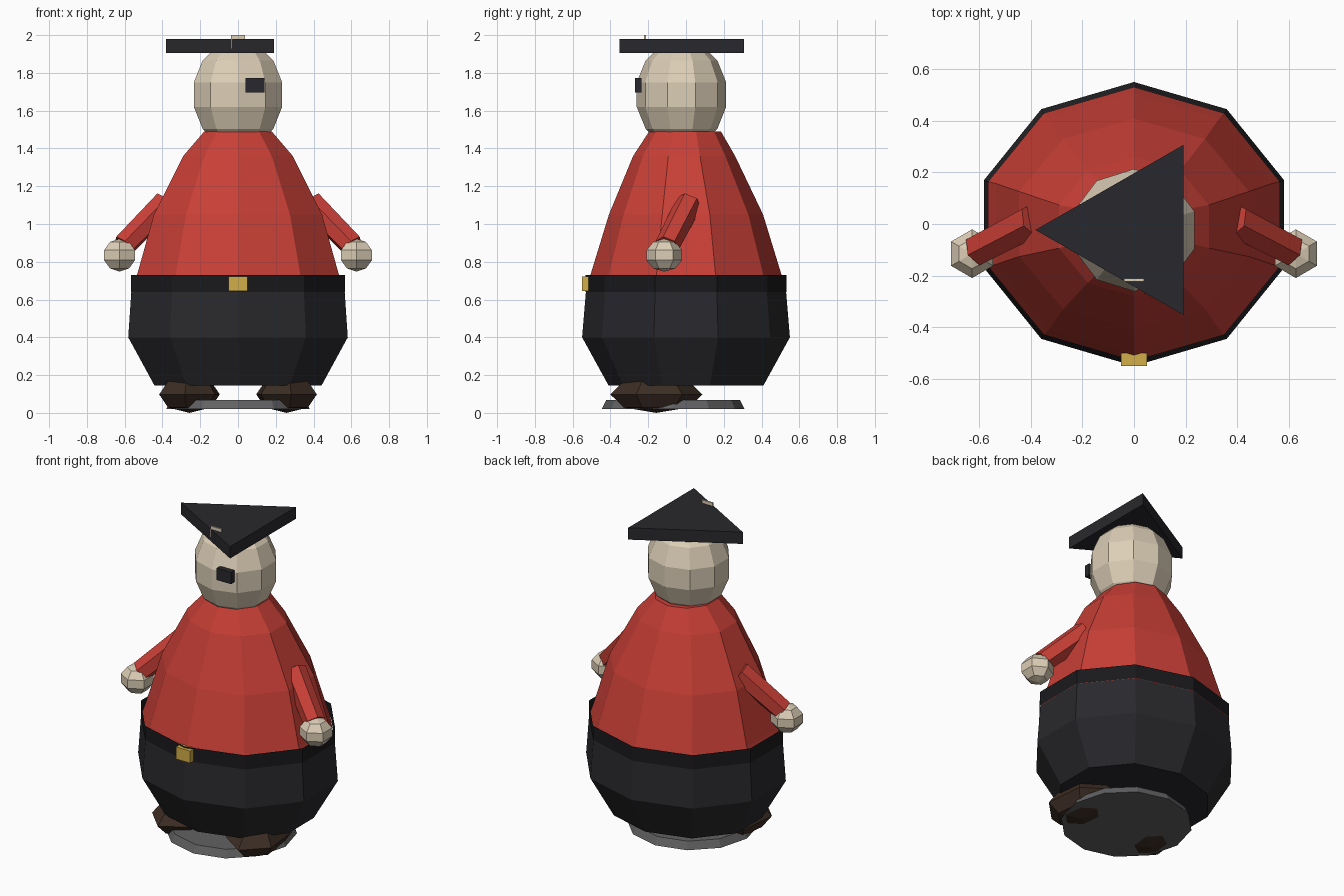
import bpy, bmesh, math
from mathutils import Vector, Matrix

if "Cube" in bpy.data.objects:
    bpy.data.objects.remove(bpy.data.objects["Cube"])


def material(name, rgb):
    m = bpy.data.materials.new(name)
    m.diffuse_color = (*rgb, 1)
    m.use_nodes = True
    m.node_tree.nodes["Principled BSDF"].inputs["Base Color"].default_value = m.diffuse_color
    return m


RED = material("red_cloth", (0.58, 0.05, 0.037))
BLACK = material("black_cloth", (0.022, 0.022, 0.026))
DARK = material("belt_leather", (0.01, 0.01, 0.012))
SKIN = material("skin", (0.72, 0.62, 0.47))
GOLD = material("brass", (0.65, 0.43, 0.065))
BROWN = material("shoe_leather", (0.045, 0.026, 0.017))
STONE = material("base_grey", (0.12, 0.12, 0.125))


def finish(name, bm, mat):
    me = bpy.data.meshes.new(name)
    bm.to_mesh(me)
    bm.free()
    me.materials.append(mat)
    ob = bpy.data.objects.new(name, me)
    bpy.context.collection.objects.link(ob)
    return ob


def rings(name, profile, sides, mat, start=0.0, caps=(True, True)):
    """Stack of elliptical rings; profile rows are (z, rx, ry, cy)."""
    bm = bmesh.new()
    loops = []
    for z, rx, ry, cy in profile:
        angles = [start + math.tau * i / sides for i in range(sides)]
        loops.append([bm.verts.new((rx * math.cos(a), cy + ry * math.sin(a), z)) for a in angles])
    for lo, hi in zip(loops, loops[1:]):
        for i in range(sides):
            j = (i + 1) % sides
            bm.faces.new((lo[i], lo[j], hi[j], hi[i]))
    if caps[0]:
        bm.faces.new(loops[0][::-1])
    if caps[1]:
        bm.faces.new(loops[-1])
    return finish(name, bm, mat)


def ball(name, center, radii, segs, levels, mat, turn=0.0):
    bm = bmesh.new()
    m = Matrix.Translation(center) @ Matrix.Rotation(turn, 4, 'Z') @ Matrix.Diagonal((*radii, 1))
    bmesh.ops.create_uvsphere(bm, u_segments=segs, v_segments=levels, radius=1, matrix=m)
    return finish(name, bm, mat)


def box(name, lo, hi, mat):
    lo, hi = Vector(lo), Vector(hi)
    bm = bmesh.new()
    bmesh.ops.create_cube(bm, size=1, matrix=Matrix.Translation((lo + hi) / 2) @ Matrix.Diagonal((*(hi - lo), 1)))
    return finish(name, bm, mat)


def tube(name, a, b, r1, r2, sides, mat):
    a, b = Vector(a), Vector(b)
    d = b - a
    bm = bmesh.new()
    m = Matrix.Translation((a + b) / 2) @ d.to_track_quat('Z', 'Y').to_matrix().to_4x4()
    bmesh.ops.create_cone(bm, cap_ends=True, segments=sides, radius1=r1, radius2=r2, depth=d.length, matrix=m)
    return finish(name, bm, mat)


# Base disc
rings("base", [(0.02, 0.38, 0.378, -0.068), (0.067, 0.357, 0.355, -0.068)], 12, STONE)

# Trousers, shirt and open belt band share ten sides with a corner at the front
FRONT = -math.pi / 2
rings("trousers", [(0.145, 0.465, 0.41, 0), (0.40, 0.611, 0.55, 0), (0.64, 0.594, 0.53, 0)],
      10, BLACK, FRONT)
rings("shirt", [(0.64, 0.594, 0.53, 0), (0.73, 0.562, 0.506, 0), (1.05, 0.468, 0.408, 0),
                (1.36, 0.305, 0.27, -0.01), (1.49, 0.188, 0.19, -0.005)], 10, RED, FRONT)
rings("belt", [(0.64, 0.596, 0.532, 0), (0.73, 0.596, 0.532, 0)], 10, DARK, FRONT, (False, False))
box("buckle", (-0.05, -0.55, 0.645), (0.05, -0.50, 0.722), GOLD)

# Head, eye patch and three-cornered hat with badge
ball("head", (0, -0.024, 1.685), (0.252, 0.243, 0.29), 10, 7, SKIN)
box("eye_patch", (0.04, -0.27, 1.697), (0.14, -0.235, 1.772), BLACK)
rings("hat", [(1.905, 0.382, 0.38, -0.023), (1.98, 0.382, 0.38, -0.023)], 3, BLACK, math.pi)
box("hat_badge", (-0.038, -0.222, 1.93), (0.038, -0.212, 2.0), SKIN)

# Arms, hands and shoes on both sides
for side, s in (("left", -1), ("right", 1)):
    tube(side + "_arm", (s * 0.385, 0.015, 1.11), (s * 0.605, -0.1, 0.885), 0.07, 0.065, 6, RED)
    ball(side + "_hand", (s * 0.627, -0.115, 0.835), (0.099, 0.099, 0.087), 6, 5, SKIN)
    ball(side + "_shoe", (s * 0.257, -0.157, 0.098), (0.172, 0.245, 0.098), 6, 4, BROWN, s * 0.1)
